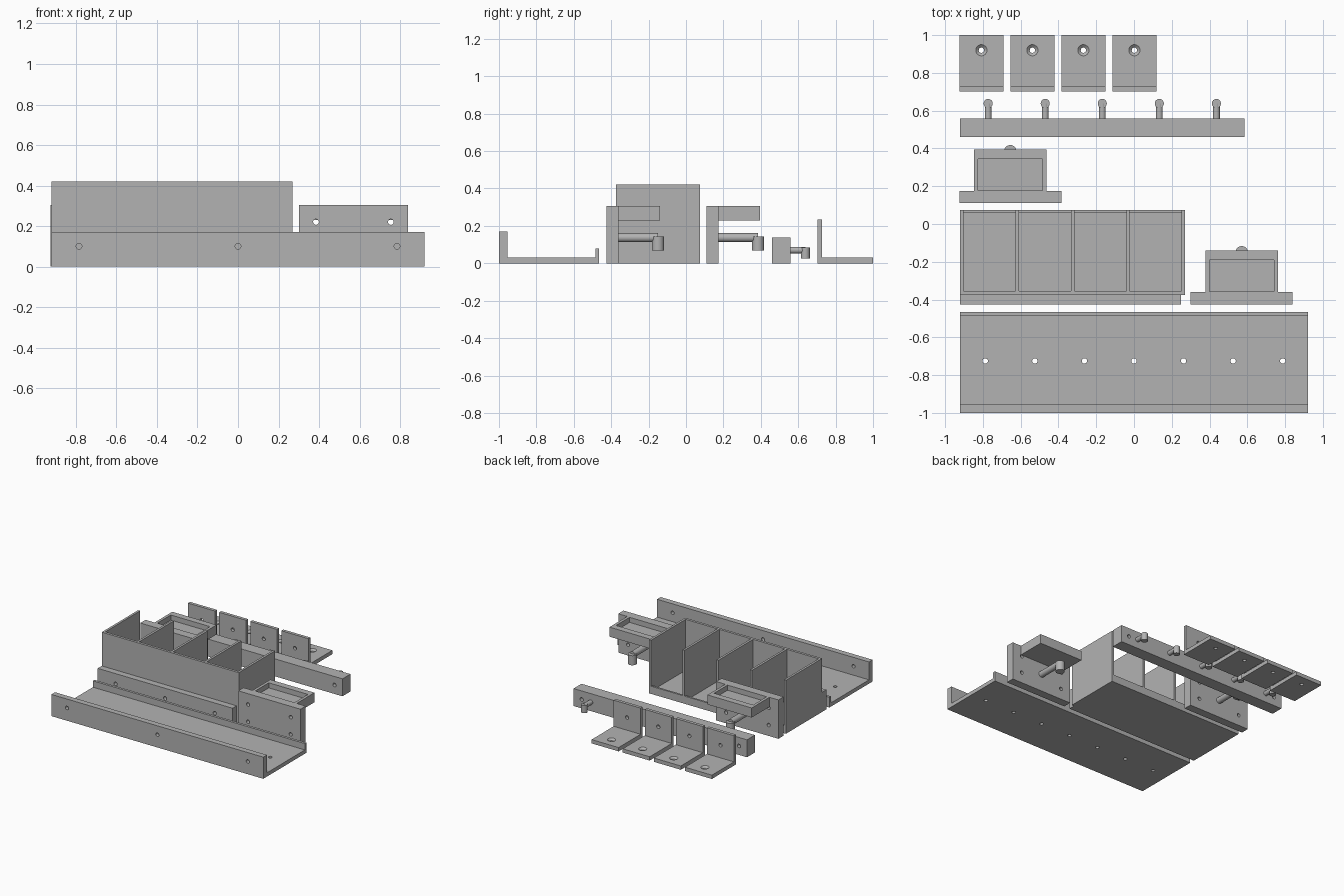
import bpy
import bmesh
from math import pi
from mathutils import Matrix, Vector

if "Cube" in bpy.data.objects:
    bpy.data.objects.remove(bpy.data.objects["Cube"], do_unlink=True)

GREY = (0.45, 0.45, 0.45, 1.0)
grey = bpy.data.materials.new("plain grey")
grey.use_nodes = True
grey.diffuse_color = GREY
grey.node_tree.nodes["Principled BSDF"].inputs["Base Color"].default_value = GREY


def finish(name, bm):
    bmesh.ops.recalc_face_normals(bm, faces=bm.faces)
    mesh = bpy.data.meshes.new(name)
    bm.to_mesh(mesh)
    bm.free()
    mesh.materials.append(grey)
    obj = bpy.data.objects.new(name, mesh)
    bpy.context.collection.objects.link(obj)
    return obj


def box(name, x, y, z):
    """Block given by its (min, max) ranges."""
    bm = bmesh.new()
    size = Vector((x[1] - x[0], y[1] - y[0], z[1] - z[0]))
    mid = Vector((sum(x), sum(y), sum(z))) / 2
    bmesh.ops.create_cube(bm, size=1, matrix=Matrix.Translation(mid) @ Matrix.Diagonal(size).to_4x4())
    return finish(name, bm)


def extrusion(name, profile, x):
    """Side profile in (y, z), swept along x."""
    bm = bmesh.new()
    face = bm.faces.new([bm.verts.new((x[0], y, z)) for y, z in profile])
    swept = bmesh.ops.extrude_face_region(bm, geom=[face])
    verts = [v for v in swept["geom"] if isinstance(v, bmesh.types.BMVert)]
    bmesh.ops.translate(bm, verts=verts, vec=(x[1] - x[0], 0, 0))
    return finish(name, bm)


def rod(name, centre, radius, length, axis="Z", top_radius=None):
    bm = bmesh.new()
    turn = Matrix.Rotation(pi / 2, 4, "X") if axis == "Y" else Matrix.Identity(4)
    bmesh.ops.create_cone(bm, cap_ends=True, segments=32, radius1=radius,
                          radius2=top_radius or radius, depth=length,
                          matrix=Matrix.Translation(centre) @ turn)
    return finish(name, bm)


def smooth(obj):
    bpy.ops.object.select_all(action="DESELECT")
    obj.select_set(True)
    bpy.context.view_layer.objects.active = obj
    bpy.ops.object.shade_smooth_by_angle(angle=pi / 6)


def cut(obj, cutters):
    """Subtract every cutter, then discard it."""
    for cutter in cutters:
        mod = obj.modifiers.new("cut", "BOOLEAN")
        mod.operation = "DIFFERENCE"
        mod.solver = "EXACT"
        mod.object = cutter
        bpy.context.view_layer.objects.active = obj
        bpy.ops.object.modifier_apply(modifier=mod.name)
        bpy.data.objects.remove(cutter, do_unlink=True)
    smooth(obj)


def hole(x, y, z, axis="Y", radius=0.014):
    return rod("hole_cutter", (x, y, z), radius, 0.16, axis)


def peg(name, x, y0, y1, z, r, tip_r, tip_z):
    """Horizontal rod ending in a short upright barrel."""
    smooth(rod(name + "_arm", (x, (y0 + y1) / 2, z), r, y1 - y0, "Y"))
    smooth(rod(name + "_tip", (x, y1, sum(tip_z) / 2), tip_r, tip_z[1] - tip_z[0]))


# Long channel shelf with a tall front lip and a low back lip
shelf = extrusion("channel_shelf", [
    (-1, 0), (-0.465, 0), (-0.465, 0.08), (-0.485, 0.08),
    (-0.485, 0.03), (-0.955, 0.03), (-0.955, 0.17), (-1, 0.17)], (-0.92, 0.92))
cut(shelf, [hole(0.2625 * i, -0.725, 0, "Z") for i in range(-3, 4)]
    + [hole(0.785 * i, -0.98, 0.1) for i in (-1, 0, 1)])

# Four-compartment bin, open at the back above a low lip
X0, X1, WALL = -0.92, 0.27, 0.018
extrusion("bin_shell", [
    (-0.375, 0), (0.075, 0), (0.075, 0.06), (0.06, 0.06),
    (0.06, 0.02), (-0.355, 0.02), (-0.355, 0.42), (-0.375, 0.42)], (X0 + WALL, X1 - WALL))
step = (X1 - X0 - WALL) / 4
for i in range(5):
    left = X0 + i * step
    end = i in (0, 4)
    box("bin_end_wall" if end else "bin_divider", (left, left + WALL),
        (-0.375 if end else -0.36, 0.075), (0 if end else 0.01, 0.42))

# Mounting strip in front of the bin
strip = box("bin_mounting_strip", (X0, 0.25), (-0.425, -0.375), (0, 0.155))
cut(strip, [hole(-0.335 + 0.43 * i, -0.4, 0.075) for i in (-1, 0, 1)])


# Wall plate with a shallow tray and a hooked peg
def tray_bracket(name, cx, y):
    plate = box(name + "_plate", (cx - 0.27, cx + 0.27), (y, y + 0.065), (0, 0.305))
    cut(plate, [hole(cx + sx * 0.185, y + 0.03, z) for sx in (-1, 1) for z in (0.085, 0.22)])
    tray = box(name + "_tray", (cx - 0.192, cx + 0.192), (y + 0.065, y + 0.285), (0.23, 0.305))
    cut(tray, [box("pocket_cutter", (cx - 0.17, cx + 0.17), (y + 0.068, y + 0.235), (0.265, 0.4))])
    peg(name + "_peg", cx, y + 0.06, y + 0.275, 0.137, 0.024, 0.033, (0.068, 0.143))


tray_bracket("left_bracket", 0.57, -0.425)
tray_bracket("right_bracket", -0.655, 0.11)

# Peg rail with five small hooks
rail = box("peg_rail", (-0.92, 0.585), (0.46, 0.558), (0, 0.137))
cut(rail, [hole(x, 0.51, 0.07) for x in (-0.85, 0.515)])
for i in range(5):
    peg("rail_peg", -0.772 + 0.302 * i, 0.55, 0.638, 0.07, 0.018, 0.024, (0.025, 0.085))

# Four small angle brackets with a countersunk base hole
for i in range(4):
    cx = -0.808 + 0.27 * i
    angle = extrusion("angle_bracket", [
        (0.702, 0), (1, 0), (1, 0.03), (0.727, 0.03), (0.727, 0.235), (0.702, 0.235)],
        (cx - 0.117, cx + 0.117))
    cut(angle, [hole(cx, 0.92, 0, "Z"), hole(cx, 0.71, 0.13),
                rod("countersink_cutter", (cx, 0.92, 0.024), 0.014, 0.016, "Z", 0.032)])
